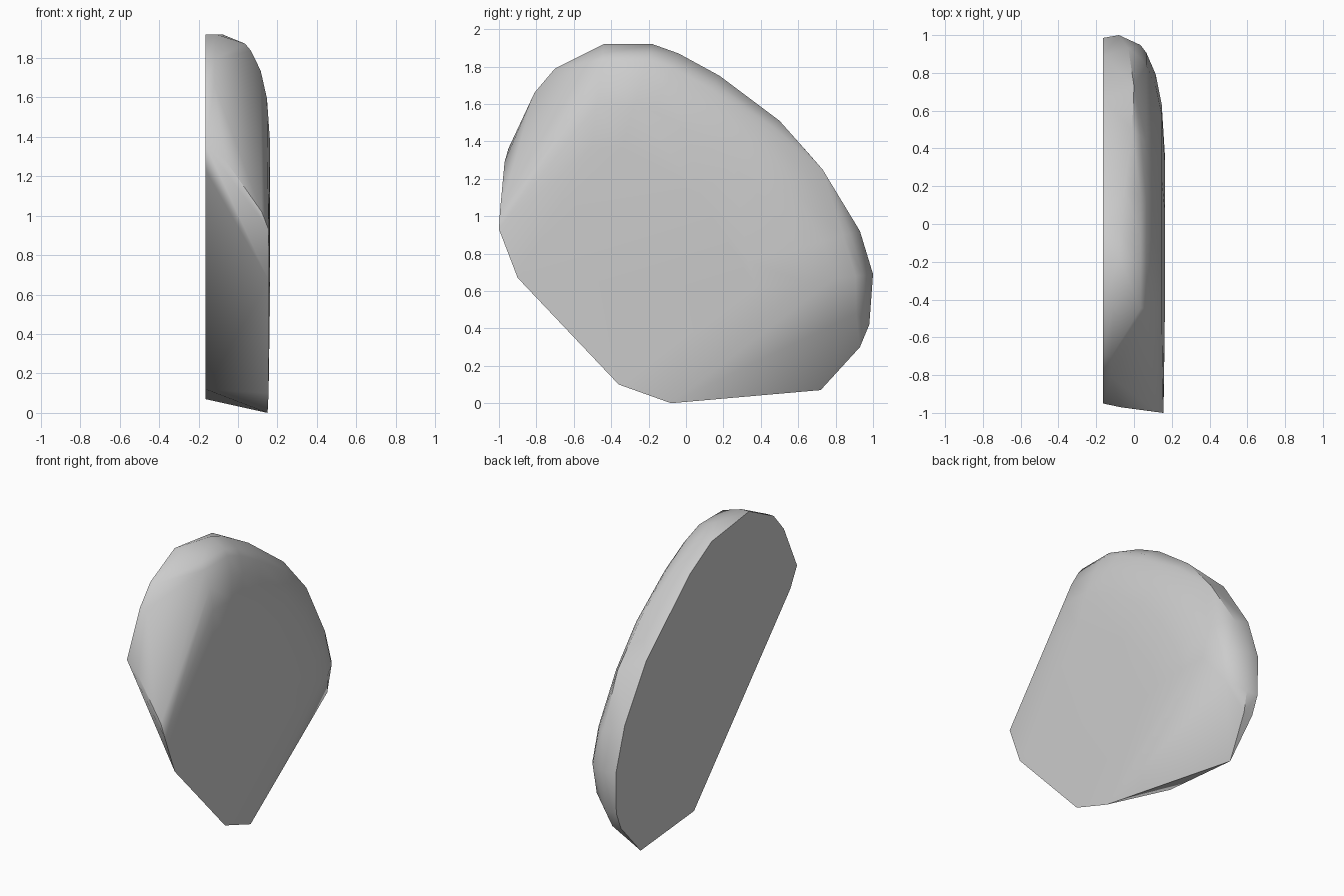
import bpy, bmesh, math

cube = bpy.data.objects.get("Cube")
if cube:
    bpy.data.objects.remove(cube, do_unlink=True)

BACK = -0.165

# Flat back outline as (y, z), from lower rear over the top to the front
outline = [(0.72, 0.07), (0.93, 0.30), (0.98, 0.42), (0.985, 0.69), (0.89, 0.98),
           (0.66, 1.33), (0.19, 1.74), (-0.04, 1.87), (-0.44, 1.92),
           (-0.70, 1.79), (-0.81, 1.66), (-0.95, 1.36), (-0.88, 1.23), (0.15, 0.12)]
points = [(BACK, y, z) for y, z in outline]

# Widest line of the rim as (x, y, z)
arc = [(-0.08, 1.0, 0.69), (-0.03, 0.93, 0.92), (0.0, 0.73, 1.25), (-0.01, 0.50, 1.51),
       (-0.05, 0.18, 1.75), (-0.07, -0.04, 1.87), (-0.08, -0.18, 1.92),
       (-0.11, -0.44, 1.92)]
points += arc
points += [(-0.12, -0.70, 1.79), (-0.12, -0.81, 1.66),
           (-0.08, 0.98, 0.42), (-0.10, 0.93, 0.30), (0.03, 0.91, 0.48)]

# Dome rings: the rim shrinks towards an anchor as it nears the outer face
anchor_y, anchor_z = -0.6, 0.5
for x, k in [(0.035, 0.967), (0.065, 0.942), (0.115, 0.87), (0.147, 0.77), (0.163, 0.61)]:
    points += [(x, anchor_y + (y - anchor_y) * k, anchor_z + (z - anchor_z) * k)
               for _, y, z in arc]

# Corners of the slanted lower cut on the outer face
points += [(-0.07, -0.97, 1.29), (0.12, -0.995, 1.02), (0.155, -1.0, 0.93),
           (0.158, -0.90, 0.67), (0.155, -0.36, 0.10), (0.15, -0.08, 0.0)]

# Skin the points into one convex solid
bm = bmesh.new()
for p in points:
    bm.verts.new(p)
hull = bmesh.ops.convex_hull(bm, input=bm.verts)
loose = {g for g in hull["geom_interior"] + hull["geom_unused"]
         if isinstance(g, bmesh.types.BMVert)}
bmesh.ops.delete(bm, geom=list(loose), context='VERTS')
bmesh.ops.dissolve_limit(bm, angle_limit=math.radians(1), verts=bm.verts, edges=bm.edges)
bmesh.ops.recalc_face_normals(bm, faces=bm.faces)
mesh = bpy.data.meshes.new("rounded_shard")
bm.to_mesh(mesh)
bm.free()
shard = bpy.data.objects.new("rounded_shard", mesh)
bpy.context.collection.objects.link(shard)

# Plain grey material
grey = bpy.data.materials.new("light_grey")
grey.use_nodes = True
colour = (0.6, 0.6, 0.6, 1.0)
grey.diffuse_color = colour
grey.node_tree.nodes["Principled BSDF"].inputs["Base Color"].default_value = colour
mesh.materials.append(grey)

# Smooth dome with crisp cut edges
bpy.ops.object.select_all(action='DESELECT')
shard.select_set(True)
bpy.context.view_layer.objects.active = shard
bpy.ops.object.shade_smooth_by_angle(angle=math.radians(38))
